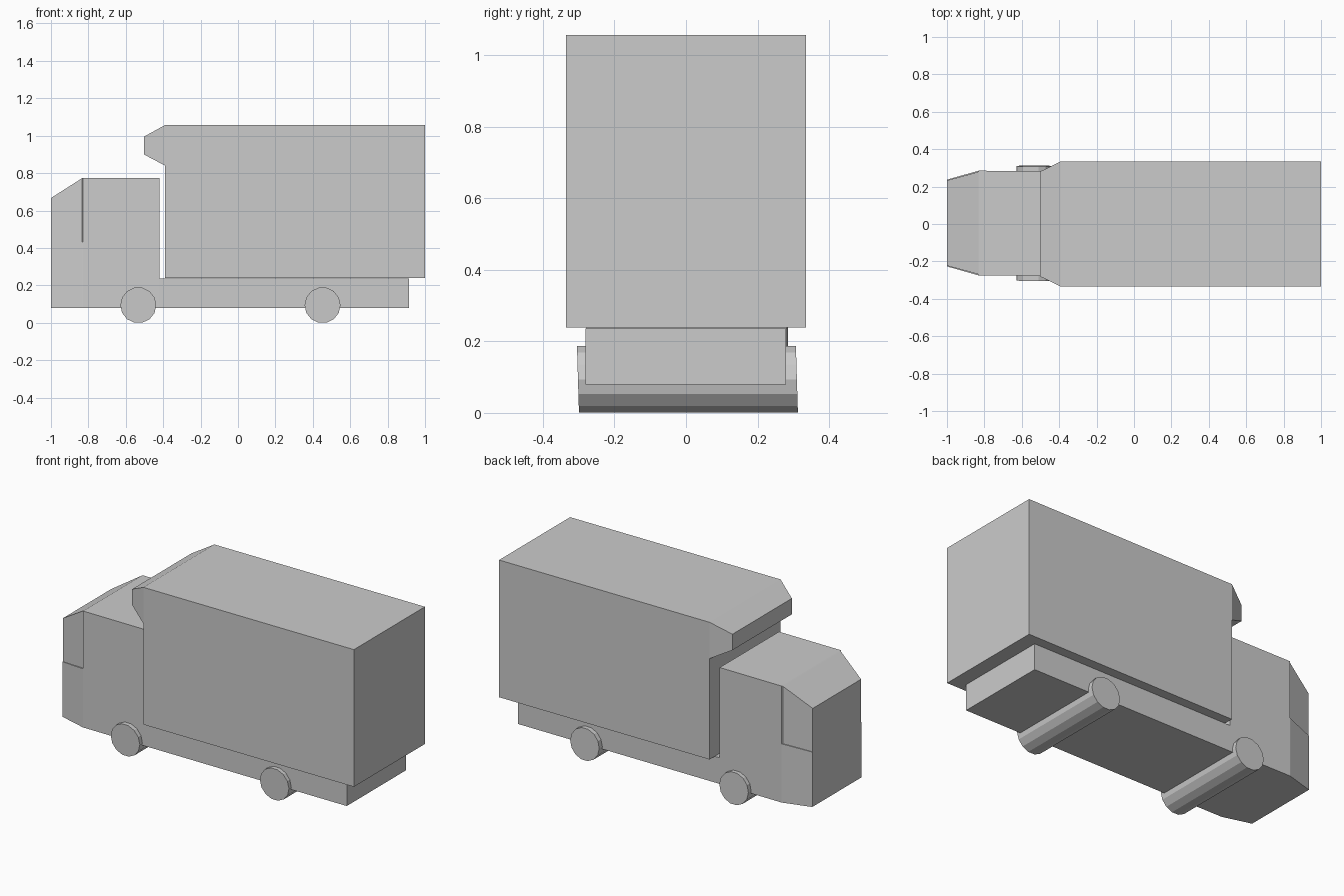
import bpy, bmesh, math

if "Cube" in bpy.data.objects:
    bpy.data.objects.remove(bpy.data.objects["Cube"])


def finish(bm, name):
    """Clean a bmesh and turn it into a flat-shaded object."""
    bmesh.ops.remove_doubles(bm, verts=bm.verts, dist=1e-4)
    slivers = [f for f in bm.faces if f.calc_area() < 1e-7]
    bmesh.ops.delete(bm, geom=slivers, context='FACES')
    bmesh.ops.recalc_face_normals(bm, faces=bm.faces)
    mesh = bpy.data.meshes.new(name)
    bm.to_mesh(mesh)
    bm.free()
    obj = bpy.data.objects.new(name, mesh)
    bpy.context.collection.objects.link(obj)
    return obj


def loft(name, stations):
    """Skin left-right mirrored sections: (x, y offset, half profile of (y, z))."""
    bm = bmesh.new()
    rings = []
    for x, off, half in stations:
        outline = half + [(-y, z) for y, z in reversed(half)]
        rings.append([bm.verts.new((x, y + off, z)) for y, z in outline])
    n = len(rings[0])
    for a, b in zip(rings, rings[1:]):
        for i in range(n):
            j = (i + 1) % n
            bm.faces.new((a[i], a[j], b[j], b[i]))
    bm.faces.new(rings[0])
    bm.faces.new(rings[-1])
    return finish(bm, name)


def section(lower, upper, z_ledge, z_top):
    """Half section of the cab or chassis, with a ledge between two widths."""
    return [(lower, 0.08), (lower, z_ledge), (upper, z_ledge), (upper, z_top)]


# Cab with tapered nose and side ledge, stepping down to the chassis
loft("cab_and_chassis", [
    (-1.0, 0.005, section(0.232, 0.228, 0.408, 0.667)),
    (-0.835, 0.005, section(0.279, 0.273, 0.430, 0.772)),
    (-0.83, 0.005, section(0.28, 0.28, 0.431, 0.775)),
    (-0.42, 0.002, section(0.28, 0.28, 0.431, 0.775)),
    (-0.42, 0.002, section(0.28, 0.28, 0.236, 0.236)),
    (0.915, -0.001, section(0.28, 0.28, 0.236, 0.236)),
])

# Cargo box with the tapered pod overhanging the cab
loft("cargo_box", [
    (-0.503, 0.0, [(0.28, 0.90), (0.28, 0.995)]),
    (-0.39, 0.0, [(0.335, 0.84), (0.335, 1.057)]),
    (-0.39, 0.0, [(0.335, 0.238), (0.335, 1.057)]),
    (1.0, 0.0, [(0.335, 0.238), (0.335, 1.057)]),
])

# Full-width wheel rollers, slightly slanted at the ends
R, SIDES = 0.096, 14
for name, cx in (("front_wheels", -0.533), ("rear_wheels", 0.452)):
    bm = bmesh.new()
    rings = []
    for y in (-0.306, 0.306):
        ring = []
        for k in range(SIDES):
            t = 2 * math.pi * k / SIDES
            dz = R * math.sin(t)
            ring.append(bm.verts.new((cx + R * math.cos(t), y + 0.004 - 0.03 * dz, 0.094 + dz)))
        rings.append(ring)
        bm.faces.new(ring)
    for k in range(SIDES):
        j = (k + 1) % SIDES
        bm.faces.new((rings[0][k], rings[0][j], rings[1][j], rings[1][k]))
    finish(bm, name)
